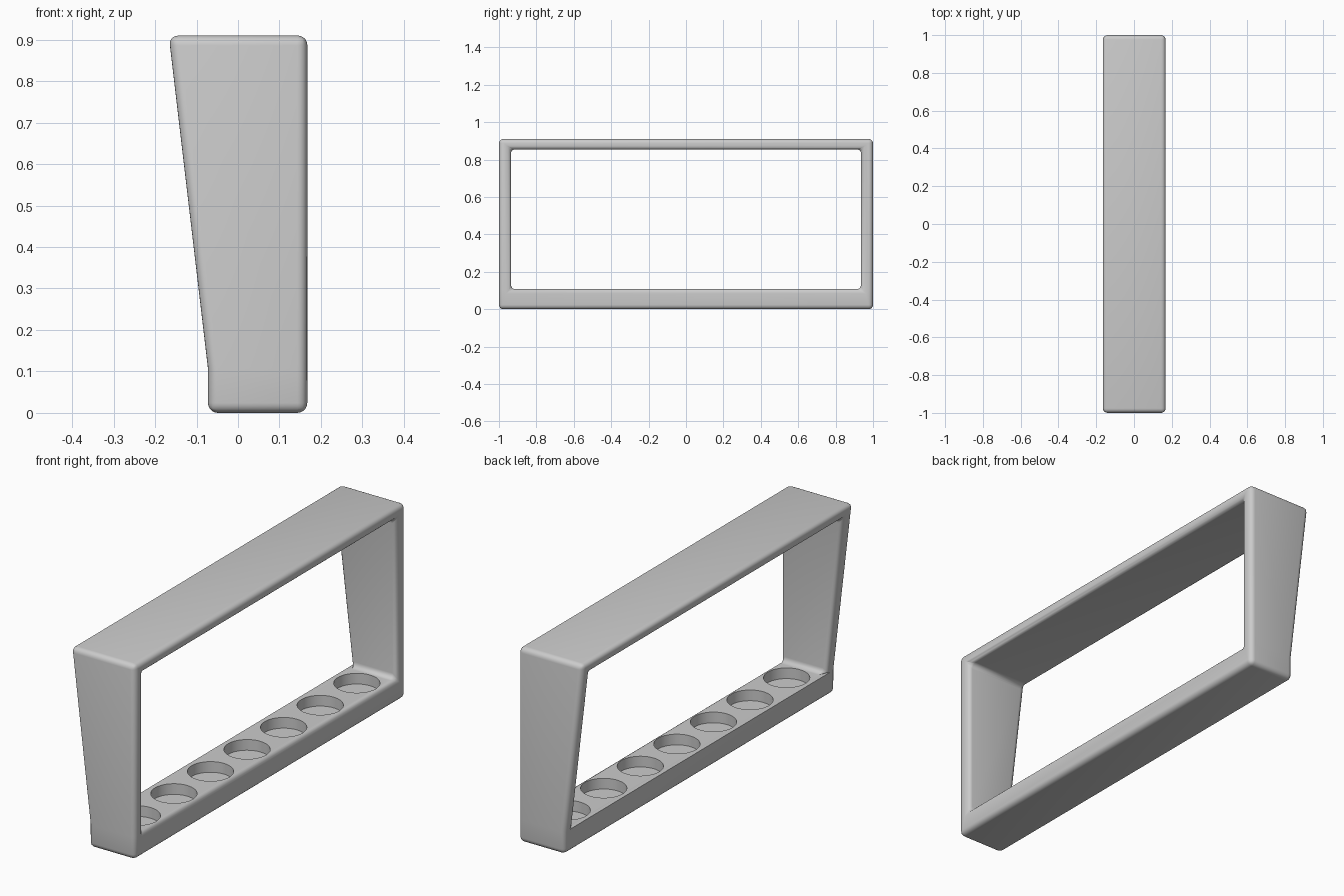
import bpy, bmesh, math

if "Cube" in bpy.data.objects:
    bpy.data.objects.remove(bpy.data.objects["Cube"])

grey = bpy.data.materials.new("light grey")
grey.diffuse_color = (0.6, 0.6, 0.6, 1)
grey.use_nodes = True
grey.node_tree.nodes["Principled BSDF"].inputs["Base Color"].default_value = grey.diffuse_color

H, SILL, LINTEL = 0.91, 0.107, 0.855      # total height, opening bottom and top
Y_OUT, Y_IN = 1.0, 0.936                  # half lengths of frame and opening
X_BACK, X_FOOT, X_TOP = 0.167, -0.0725, -0.167


def lean(z):
    """x of the sloping face: upright at the rail, leaning outward above it."""
    return X_FOOT + (X_TOP - X_FOOT) * max(0, z - SILL) / (H - SILL)


# Frame: outer ring with a kink at sill height, inner ring around the opening
outer = [(-Y_OUT, 0), (Y_OUT, 0), (Y_OUT, SILL), (Y_OUT, H), (-Y_OUT, H), (-Y_OUT, SILL)]
inner = [(-Y_IN, SILL), (Y_IN, SILL), (Y_IN, LINTEL), (-Y_IN, LINTEL)]
bm = bmesh.new()
sides = []
for x_of in (lean, lambda z: X_BACK):
    o = [bm.verts.new((x_of(z), y, z)) for y, z in outer]
    i = [bm.verts.new((x_of(z), y, z)) for y, z in inner]
    bm.faces.new((o[0], o[1], o[2], i[1], i[0], o[5]))   # rail
    bm.faces.new((o[2], o[3], i[2], i[1]))               # post
    bm.faces.new((o[3], o[4], i[3], i[2]))               # top bar
    bm.faces.new((o[4], o[5], i[0], i[3]))               # post
    sides.append((o, i))
for a, b in zip(*sides):
    for k in range(len(a)):
        n = (k + 1) % len(a)
        bm.faces.new((a[k], a[n], b[n], b[k]))
bmesh.ops.recalc_face_normals(bm, faces=bm.faces)
mesh = bpy.data.meshes.new("frame")
bm.to_mesh(mesh)
bm.free()
mesh.materials.append(grey)
frame = bpy.data.objects.new("frame", mesh)
bpy.context.collection.objects.link(frame)

# Rounded edges
bevel = frame.modifiers.new("round edges", 'BEVEL')
bevel.width = 0.024
bevel.segments = 5
bevel.limit_method = 'ANGLE'
bevel.angle_limit = math.radians(30)
bevel.use_clamp_overlap = False

# Row of seven round wells sunk into the rail
for k in range(7):
    bpy.ops.mesh.primitive_cylinder_add(vertices=48, radius=0.098, depth=0.2,
                                        location=(0.047, (k - 3) * 0.27, SILL - 0.05 + 0.1))
    cutter = bpy.context.object
    cutter.name = "well_cutter"
    cutter.data.materials.append(grey)
    cutter.hide_render = True
    cutter.hide_set(True)
    cut = frame.modifiers.new("well", 'BOOLEAN')
    cut.operation = 'DIFFERENCE'
    cut.solver = 'EXACT'
    cut.object = cutter

bpy.ops.object.select_all(action='DESELECT')
bpy.context.view_layer.objects.active = frame
frame.select_set(True)
bpy.ops.object.convert(target='MESH')
bpy.ops.object.shade_smooth_by_angle(angle=math.radians(30))
for ob in [o for o in bpy.data.objects if o.name.startswith("well_cutter")]:
    bpy.data.objects.remove(ob)
